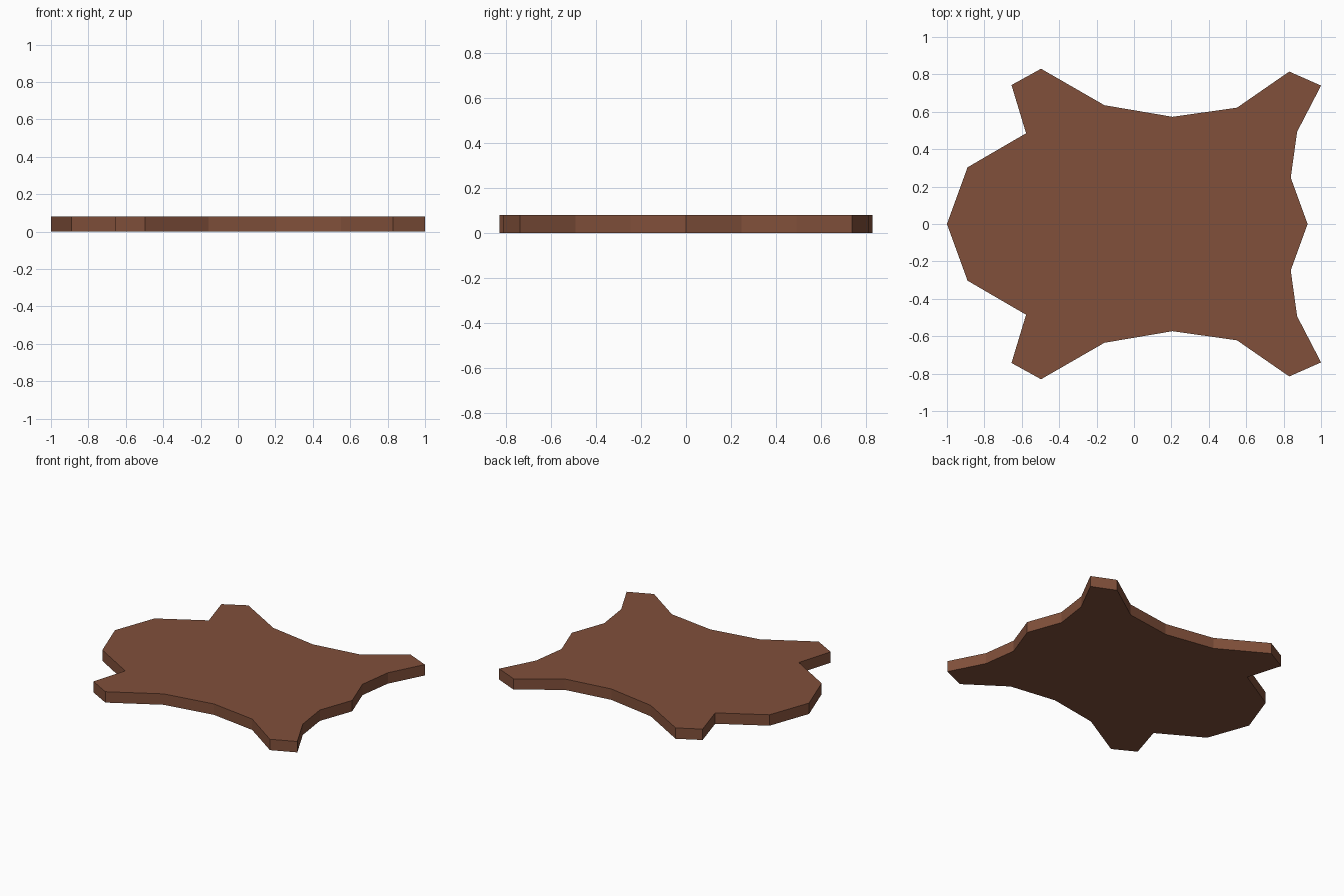
import bpy, bmesh

if "Cube" in bpy.data.objects:
    bpy.data.objects.remove(bpy.data.objects["Cube"])

THICKNESS = 0.08

# Half outline of the hide, from neck to tail
half = [(-1.0, 0.0), (-0.89, 0.303), (-0.577, 0.485), (-0.655, 0.743),
        (-0.497, 0.83), (-0.158, 0.635), (0.206, 0.573), (0.551, 0.622),
        (0.83, 0.815), (1.0, 0.74), (0.872, 0.493), (0.838, 0.248),
        (0.928, 0.0)]

# Mirror across the spine; reversed so the loop runs counter-clockwise
outline = [(x, -y) for x, y in half] + half[-2:0:-1]

# Flat hide, extruded to a slab
bm = bmesh.new()
base = bm.faces.new([bm.verts.new((x, y, 0)) for x, y in outline])
top = bmesh.ops.extrude_face_region(bm, geom=[base], use_keep_orig=True)
bmesh.ops.translate(bm, vec=(0, 0, THICKNESS),
                    verts=[g for g in top["geom"] if isinstance(g, bmesh.types.BMVert)])
bmesh.ops.recalc_face_normals(bm, faces=bm.faces[:])
mesh = bpy.data.meshes.new("hide_rug")
bm.to_mesh(mesh)
bm.free()

rug = bpy.data.objects.new("hide_rug", mesh)
bpy.context.collection.objects.link(rug)

# Brown leather
brown = bpy.data.materials.new("brown_hide")
brown.diffuse_color = (0.22, 0.08, 0.043, 1)
brown.use_nodes = True
brown.node_tree.nodes["Principled BSDF"].inputs["Base Color"].default_value = brown.diffuse_color
mesh.materials.append(brown)
